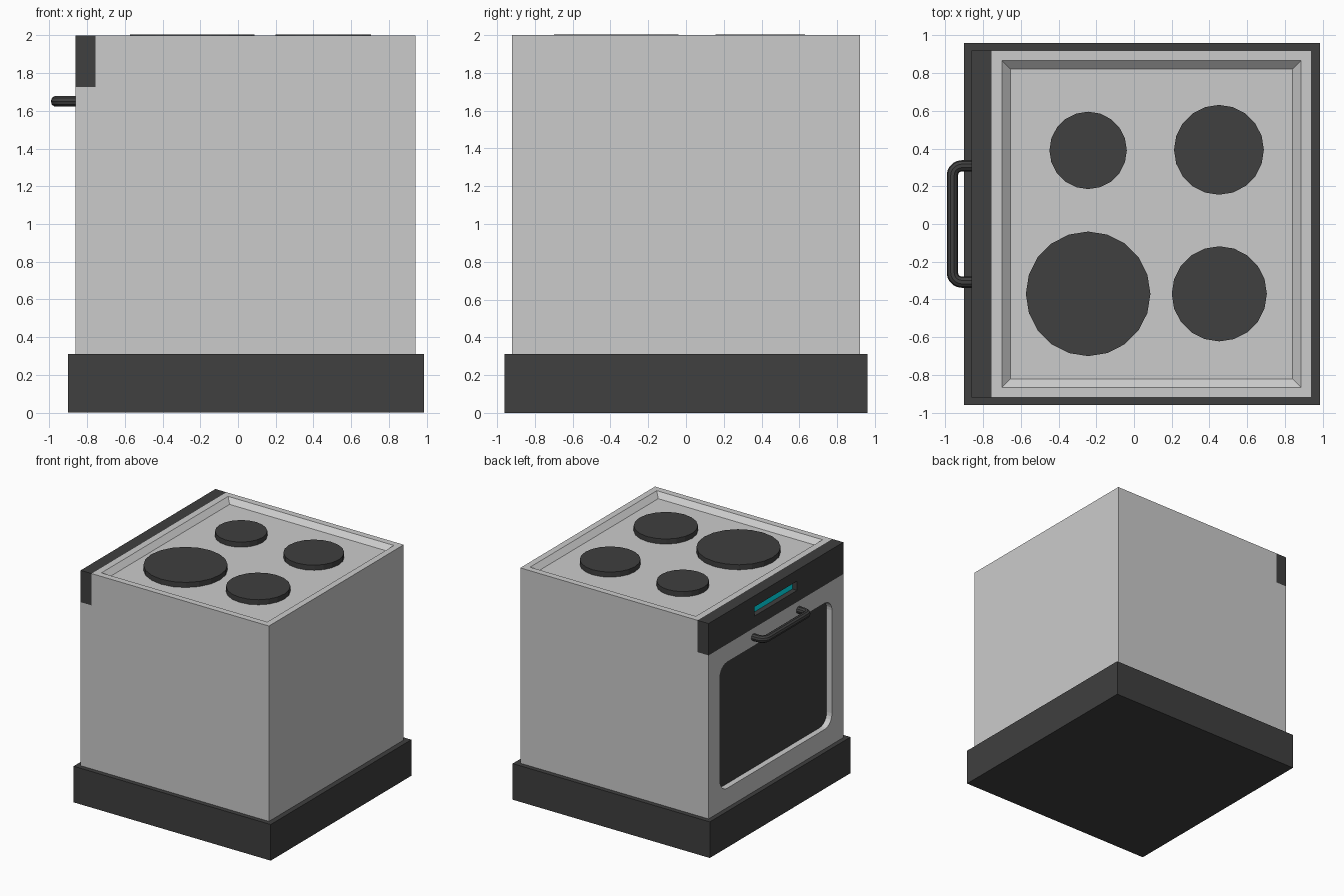
import bpy, bmesh, math
from mathutils import Vector

if "Cube" in bpy.data.objects:
    bpy.data.objects.remove(bpy.data.objects["Cube"])


def material(name, rgb):
    m = bpy.data.materials.new(name)
    m.diffuse_color = (*rgb, 1)
    m.use_nodes = True
    m.node_tree.nodes["Principled BSDF"].inputs["Base Color"].default_value = m.diffuse_color
    return m


BLACK = material("black_enamel", (0.05, 0.05, 0.05))
CYAN = material("display_cyan", (0.0, 0.8, 0.9))


def finish(name, bm, mat=None):
    bmesh.ops.recalc_face_normals(bm, faces=bm.faces)
    me = bpy.data.meshes.new(name)
    bm.to_mesh(me)
    bm.free()
    ob = bpy.data.objects.new(name, me)
    bpy.context.collection.objects.link(ob)
    if mat:
        me.materials.append(mat)
    return ob


def box(name, x0, x1, y0, y1, z0, z1, mat=None):
    bm = bmesh.new()
    bmesh.ops.create_cube(bm, size=1)
    for v in bm.verts:
        v.co = Vector(((x0 + x1) / 2 + v.co.x * (x1 - x0),
                       (y0 + y1) / 2 + v.co.y * (y1 - y0),
                       (z0 + z1) / 2 + v.co.z * (z1 - z0)))
    return finish(name, bm, mat)


def rounded_box(name, x0, x1, hw, z0, z1, r, mat=None):
    """Slab along x whose y/z outline has rounded corners."""
    bm = bmesh.new()
    pts = []
    for cy, cz, a0 in ((hw - r, z1 - r, 0), (r - hw, z1 - r, 90),
                       (r - hw, z0 + r, 180), (hw - r, z0 + r, 270)):
        for i in range(7):
            a = math.radians(a0 + i * 15)
            pts.append((x0, cy + r * math.cos(a), cz + r * math.sin(a)))
    face = bm.faces.new([bm.verts.new(p) for p in pts])
    ext = bmesh.ops.extrude_face_region(bm, geom=[face])
    for v in ext["geom"]:
        if isinstance(v, bmesh.types.BMVert):
            v.co.x = x1
    return finish(name, bm, mat)


def cut(target, cutter):
    mod = target.modifiers.new("cut", "BOOLEAN")
    mod.operation, mod.solver, mod.object = "DIFFERENCE", "EXACT", cutter
    bpy.context.view_layer.objects.active = target
    bpy.ops.object.modifier_apply(modifier=mod.name)
    bpy.data.objects.remove(cutter)


FRONT, BACK, SIDE = -0.86, 0.94, 0.92   # the oven door faces -x
PANEL_X, PANEL_Z, TOP = -0.755, 1.725, 2.0
FLOOR = 1.96

# Plinth
box("plinth", -0.90, 0.985, -0.96, 0.96, 0, 0.312, BLACK)

# Body with panel notch, hob basin and oven window recess
body = box("body", FRONT, BACK, -SIDE, SIDE, 0.312, TOP)
cut(body, box("notch_cutter", -1.2, PANEL_X, -1.2, 1.2, PANEL_Z, 2.3))

basin = box("basin_cutter", -0.655, 0.84, -0.82, 0.82, FLOOR, TOP + 0.02)
for v in basin.data.vertices:
    if v.co.z > TOP:
        v.co.x += math.copysign(0.0675, v.co.x)
        v.co.y += math.copysign(0.0675, v.co.y)
cut(body, basin)

cut(body, rounded_box("window_cutter", -1.0, FRONT + 0.06, 0.765, 0.48, 1.57, 0.10))

# Oven window glass
rounded_box("oven_window", FRONT + 0.05, FRONT + 0.06, 0.765, 0.48, 1.57, 0.10, BLACK)

# Control panel with recessed display
panel = box("control_panel", FRONT, PANEL_X, -SIDE, SIDE, PANEL_Z, TOP, BLACK)
cut(panel, box("display_cutter", -1.0, FRONT + 0.06, -0.29, 0.29, 1.825, 1.905))
box("display", FRONT + 0.045, FRONT + 0.06, -0.29, 0.29, 1.825, 1.905, CYAN)

# Hot plates
for name, x, y, r in (("hot_plate_large", -0.243, -0.37, 0.33),
                      ("hot_plate_small", -0.243, 0.39, 0.205),
                      ("hot_plate_back_left", 0.45, 0.393, 0.238),
                      ("hot_plate_back_right", 0.452, -0.37, 0.252)):
    bpy.ops.mesh.primitive_cylinder_add(vertices=20, radius=r, depth=2.004 - FLOOR,
                                        location=(x, y, (2.004 + FLOOR) / 2))
    plate = bpy.context.object
    plate.name = name
    plate.data.materials.append(BLACK)

# Door handle: bent tube
bar_x, leg_y, bend, z = -0.962, 0.308, 0.05, 1.65
half = [(FRONT + 0.01, leg_y)]
for i in range(6):
    a = math.radians(90 + i * 18)
    half.append((bar_x + bend + bend * math.cos(a), leg_y - bend + bend * math.sin(a)))
path = half + [(x, -y) for x, y in reversed(half)]
curve = bpy.data.curves.new("door_handle", "CURVE")
curve.dimensions = "3D"
curve.bevel_depth, curve.bevel_resolution, curve.use_fill_caps = 0.03, 3, True
spline = curve.splines.new("POLY")
spline.points.add(len(path) - 1)
for p, (x, y) in zip(spline.points, path):
    p.co = (x, y, z, 1)
handle = bpy.data.objects.new("door_handle", curve)
bpy.context.collection.objects.link(handle)
bpy.ops.object.select_all(action="DESELECT")
handle.select_set(True)
bpy.context.view_layer.objects.active = handle
bpy.ops.object.convert(target="MESH")
handle = bpy.context.object
handle.data.materials.clear()
handle.data.materials.append(BLACK)
bpy.ops.object.shade_smooth_by_angle()
